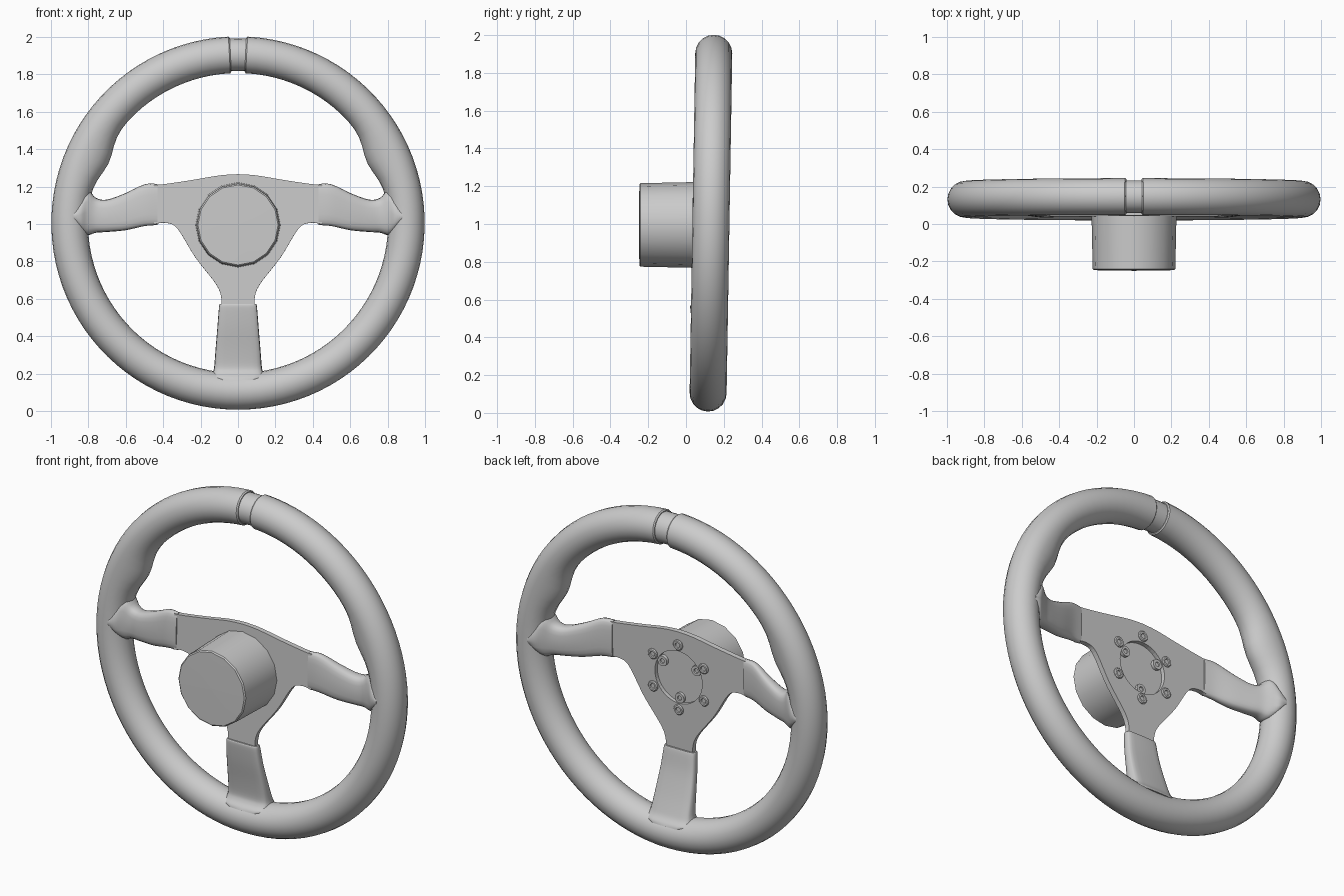
import bpy, bmesh, math
from mathutils import Matrix, Vector

if "Cube" in bpy.data.objects:
    bpy.data.objects.remove(bpy.data.objects["Cube"])

# Wheel is built in world coordinates, then leaned about its centre
C = Vector((0, 0.132, 1.005))
LEAN = Matrix.Translation(C) @ Matrix.Rotation(math.radians(-0.95), 4, 'X') @ Matrix.Translation(-C)


def spline(pts, n=6):
    """Catmull-Rom through points of any dimension."""
    out = []
    p = [pts[0]] + list(pts) + [pts[-1]]
    for i in range(1, len(p) - 2):
        for k in range(n):
            t = k / n
            out.append(tuple(0.5 * (2 * b + (c - a) * t + (2 * a - 5 * b + 4 * c - d) * t * t
                                    + (3 * b - a - 3 * c + d) * t ** 3)
                             for a, b, c, d in zip(*p[i - 1:i + 3])))
    return out + [tuple(pts[-1])]


def loft(name, rings, matrix=LEAN, angle=35):
    """Skin a list of closed rings and cap both ends."""
    bm = bmesh.new()
    rows = [[bm.verts.new(v) for v in r] for r in rings]
    n = len(rows[0])
    for a, b in zip(rows, rows[1:]):
        for j in range(n):
            bm.faces.new((a[j], a[(j + 1) % n], b[(j + 1) % n], b[j]))
    bm.faces.new(rows[0])
    bm.faces.new(rows[-1])
    bmesh.ops.recalc_face_normals(bm, faces=bm.faces)
    for f in bm.faces:
        f.smooth = True
    me = bpy.data.meshes.new(name)
    bm.to_mesh(me)
    bm.free()
    me.set_sharp_from_angle(angle=math.radians(angle))
    ob = bpy.data.objects.new(name, me)
    ob.matrix_world = matrix
    bpy.context.collection.objects.link(ob)
    return ob


def lathe(name, profile, x, y, z, seg, matrix=LEAN):
    """Turn (radius, depth) pairs around an axis along y."""
    rings = [[(x + r * math.sin(2 * math.pi * k / seg), y + d, z + r * math.cos(2 * math.pi * k / seg))
              for k in range(seg)] for r, d in profile]
    return loft(name, rings, matrix)


def rim_ring(deg, r, bulge=0.0):
    a = math.radians(deg)
    ring = []
    for k in range(20):
        t = 2 * math.pi * k / 20
        c = math.cos(t)
        rad = 0.9 + (r if c > 0 else r + bulge) * c
        ring.append((rad * math.cos(a), C.y + r * math.sin(t), C.z + rad * math.sin(a)))
    return ring


def thumb(deg):
    phi = math.degrees(math.asin(math.sin(math.radians(deg))))
    return 0.04 * math.exp(-((phi - 25) / 8.5) ** 2)


def rounded(h1, h2, power=0.6, n=20):
    """Rounded-rectangle cross-section."""
    out = []
    for k in range(n):
        t = 2 * math.pi * k / n
        c, s = math.cos(t), math.sin(t)
        out.append((h1 * math.copysign(abs(c) ** power, c), h2 * math.copysign(abs(s) ** power, s)))
    return out


# Padded rim with thumb bulges, open at the top
start, end = 92.55, 447.45
rings = [rim_ring(start, 0.092)]
for i in range(97):
    d = start + 0.4 + (end - start - 0.8) * i / 96
    rings.append(rim_ring(d, 0.098, thumb(d)))
rings.append(rim_ring(end, 0.092))
loft("rim_grip", rings)

# Recessed band in the gap
loft("rim_top_band", [rim_ring(86.5 + i, 0.087) for i in range(8)])

# Three-armed plate with a round opening
top = spline([(0, 1.265), (0.1, 1.258), (0.25, 1.233), (0.4, 1.211), (0.45, 1.208)])
low = spline([(0.45, 0.997), (0.39, 1.005), (0.325, 0.975), (0.23, 0.823),
              (0.12, 0.68), (0.09, 0.61), (0.09, 0.55)])
half = top + low
outline = half + [(-x, z) for x, z in reversed(half[1:])]
HUB_Z = 0.995
hole = [(0.155 * math.cos(k * math.pi / 20), HUB_Z + 0.155 * math.sin(k * math.pi / 20)) for k in range(40)]
cu = bpy.data.curves.new("spoke_plate", 'CURVE')
cu.dimensions, cu.fill_mode = '2D', 'BOTH'
cu.extrude = 0.015
for pts in (outline, hole):
    sp = cu.splines.new('POLY')
    sp.points.add(len(pts) - 1)
    for p, (x, z) in zip(sp.points, pts):
        p.co = (x, z, 0, 1)
    sp.use_cyclic_u = True
    sp.use_smooth = False
plate = bpy.data.objects.new("spoke_plate", cu)
plate.matrix_world = LEAN @ Matrix.Translation((0, 0.055, 0)) @ Matrix.Rotation(math.pi / 2, 4, 'X')
bpy.context.collection.objects.link(plate)

# Side spoke covers: x, z low, z high, y centre, y half depth
side = spline([(0.43, 0.993, 1.213, 0.056, 0.022), (0.50, 0.988, 1.211, 0.064, 0.030),
               (0.60, 0.966, 1.165, 0.088, 0.040), (0.70, 0.957, 1.130, 0.112, 0.047),
               (0.76, 0.953, 1.140, 0.125, 0.054), (0.805, 0.940, 1.185, 0.132, 0.072),
               (0.84, 0.965, 1.130, 0.132, 0.092), (0.88, 1.015, 1.065, 0.132, 0.098)], 4)
for s, label in ((1, "right"), (-1, "left")):
    loft(label + "_spoke_cover",
         [[(s * x, cy + v, (lo + hi) / 2 + u) for u, v in rounded((hi - lo) / 2, hy, 0.65)]
          for x, lo, hi, cy, hy in side], angle=50)

# Lower spoke cover: z, half width, y centre, y half depth
down = spline([(0.57, 0.098, 0.056, 0.024), (0.55, 0.102, 0.058, 0.028), (0.45, 0.110, 0.075, 0.030),
               (0.33, 0.120, 0.105, 0.036), (0.24, 0.127, 0.128, 0.046), (0.205, 0.134, 0.132, 0.058),
               (0.18, 0.142, 0.132, 0.078), (0.165, 0.115, 0.132, 0.086)], 4)
loft("lower_spoke_cover",
     [[(u, cy + v, z) for u, v in rounded(w, hy, 0.45)] for z, w, cy, hy in down], angle=50)

# Hub boss at the front
lathe("hub", [(0.01, -0.25), (0.214, -0.247), (0.221, -0.241), (0.227, 0.046), (0.01, 0.046)],
      0, 0, HUB_Z, 16, Matrix.Identity(4))

# Screws around the opening and mounting tabs inside it
screw = [(0.031, -0.004), (0.031, 0.004), (0.026, 0.009), (0.016, 0.009), (0.013, 0.003), (0.003, 0.003)]
for k in range(6):
    a = math.radians(30 + 60 * k)
    lathe("plate_screw", screw, 0.192 * math.cos(a), 0.07, HUB_Z + 0.192 * math.sin(a), 16)
tab = [(0.03, -0.028), (0.03, -0.006), (0.014, -0.006), (0.012, -0.012), (0.003, -0.012)]
for k in range(3):
    a = math.radians(30 + 120 * k)
    lathe("mounting_tab", tab, 0.128 * math.cos(a), 0.07, HUB_Z + 0.128 * math.sin(a), 16)
